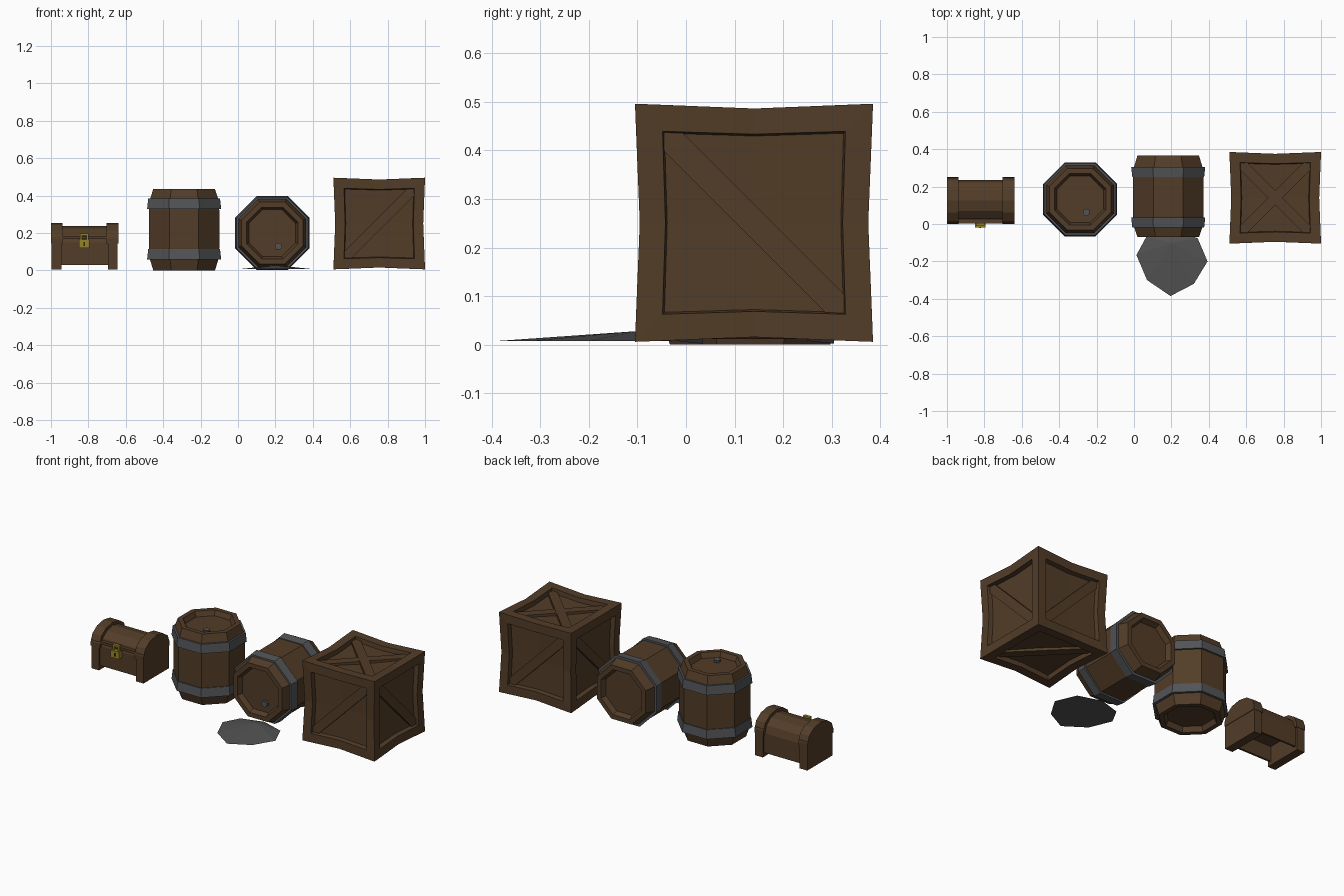
import bpy, bmesh, math
from mathutils import Matrix, Vector

if "Cube" in bpy.data.objects:
    bpy.data.objects.remove(bpy.data.objects["Cube"])


def mat(name, rgb):
    m = bpy.data.materials.new(name)
    m.diffuse_color = (*rgb, 1)
    m.use_nodes = True
    m.node_tree.nodes["Principled BSDF"].inputs["Base Color"].default_value = m.diffuse_color
    return m


WOOD = mat("dark wood", (0.085, 0.046, 0.021))
IRON = mat("iron", (0.085, 0.088, 0.095))
BRASS = mat("brass", (0.30, 0.23, 0.02))
LIQUID = mat("spilt liquid", (0.085, 0.085, 0.085))
BLACK = mat("keyhole dark", (0.02, 0.017, 0.008))


def finish(bm, name, material, matrix=Matrix()):
    bmesh.ops.recalc_face_normals(bm, faces=bm.faces)
    bm.transform(matrix)
    me = bpy.data.meshes.new(name)
    bm.to_mesh(me)
    bm.free()
    me.materials.append(material)
    ob = bpy.data.objects.new(name, me)
    bpy.context.collection.objects.link(ob)
    return ob


def lathe(name, profile, material, matrix, n=8, closed=False):
    """Spin (flat-to-centre radius, z) points into an n-sided solid."""
    bm = bmesh.new()
    k = 1 / math.cos(math.pi / n)
    rings = [[bm.verts.new((r * k * math.cos((i + .5) * 2 * math.pi / n),
                            r * k * math.sin((i + .5) * 2 * math.pi / n), z))
              for i in range(n)] for r, z in profile]
    pairs = list(zip(rings, rings[1:]))
    if closed:
        pairs.append((rings[-1], rings[0]))
    else:
        bm.faces.new(rings[0])
        bm.faces.new(rings[-1])
    for a, b in pairs:
        for i in range(n):
            j = (i + 1) % n
            bm.faces.new((a[i], a[j], b[j], b[i]))
    return finish(bm, name, material, matrix)


def prism(bm, pts, u, v, n, d0, d1, origin=(0, 0, 0)):
    """Extrude a 2D outline in the u/v plane from d0 to d1 along n."""
    u, v, n, o = Vector(u), Vector(v), Vector(n), Vector(origin)
    lo, hi = [[bm.verts.new(o + u * a + v * b + n * d) for a, b in pts] for d in (d0, d1)]
    bm.faces.new(lo)
    bm.faces.new(hi)
    for i in range(len(pts)):
        j = (i + 1) % len(pts)
        bm.faces.new((lo[i], lo[j], hi[j], hi[i]))


def box(name, lo, hi, material):
    bm = bmesh.new()
    prism(bm, [(lo[0], lo[1]), (hi[0], lo[1]), (hi[0], hi[1]), (lo[0], hi[1])],
          (1, 0, 0), (0, 1, 0), (0, 0, 1), lo[2], hi[2])
    return finish(bm, name, material)


# ---- barrels: staves, two hoops and a bung in the lid
def barrel(tag, m):
    staves = [(.125, .03), (.138, 0), (.165, 0), (.183, .06), (.188, .12), (.188, .32),
              (.183, .38), (.165, .435), (.138, .435), (.125, .405)]
    lathe(tag + "_barrel_staves", staves, WOOD, m)
    for label, z in (("lower", .06), ("upper", .33)):
        lathe(f"{tag}_barrel_{label}_hoop",
              [(.17, z), (.198, z), (.192, z + .055), (.17, z + .055)], IRON, m, closed=True)
    lathe(tag + "_barrel_bung", [(.018, .39), (.018, .42)], IRON,
          m @ Matrix.Translation((.033, -.07, 0)))


barrel("upright", Matrix.Translation((-.288, .132, 0)))
barrel("lying", Matrix.Translation((.183, .365, .2)) @ Matrix.Rotation(math.pi / 2, 4, 'X'))

# ---- spilt liquid: low faceted cone in front of the lying barrel
bm = bmesh.new()
rim = [bm.verts.new((x, y, .008)) for x, y in
       ((.013, -.166), (.07, -.3), (.195, -.385), (.32, -.32),
        (.393, -.2), (.34, -.075), (.2, -.03), (.065, -.07))]
peak = bm.verts.new((.2, -.1, .028))
bm.faces.new(rim)
for i in range(8):
    bm.faces.new((rim[i], rim[(i + 1) % 8], peak))
finish(bm, "liquid_puddle", LIQUID)

# ---- crate: framed cube with pinched edges and sunken panels
H = .245
CENTRE = Vector((.755, .14, .251))
bm = bmesh.new()
bmesh.ops.create_cube(bm, size=2 * H)
bmesh.ops.subdivide_edges(bm, edges=bm.edges[:], cuts=1, use_grid_fill=True)
bm.normal_update()
dirs = [Vector(d) for d in ((1, 0, 0), (-1, 0, 0), (0, 1, 0), (0, -1, 0), (0, 0, 1), (0, 0, -1))]
sides = [[f for f in bm.faces if f.normal.dot(d) > .9] for d in dirs]
for side in sides:
    bmesh.ops.inset_region(bm, faces=side, thickness=.055, use_even_offset=True)
    bmesh.ops.inset_region(bm, faces=side, thickness=.004, depth=-.028, use_even_offset=True)
for vert in bm.verts:
    c = vert.co.copy()
    for a in range(3):
        low = min(abs(c[(a + 1) % 3]), abs(c[(a + 2) % 3])) / H
        vert.co[a] = c[a] * (1 - .04 * (1 - low))
finish(bm, "crate_frame", WOOD, Matrix.Translation(CENTRE))

# diagonal braces: one per side, crossed on the lid
A, W = .192, .038
brace = [(-A, -A), (-A + W, -A), (A, A - W), (A, A), (A - W, A), (-A, -A + W)]
X, Y, Z = Vector((1, 0, 0)), Vector((0, 1, 0)), Vector((0, 0, 1))
for name, u, v, n, flip in (("front", X, Z, -Y, 1), ("right", Y, Z, X, -1),
                            ("back", -X, Z, Y, 1), ("left", -Y, Z, -X, -1),
                            ("lid_first", X, Y, Z, 1), ("lid_second", X, Y, Z, -1),
                            ("bottom", X, Y, -Z, -1)):
    bm = bmesh.new()
    top = .227 if name == "lid_second" else .225
    prism(bm, brace, u * flip, v, n, .195, top, CENTRE)
    finish(bm, f"crate_{name}_brace", WOOD)


# ---- chest: arched body, hollow underneath, with heavier arched ends
def arch(y0, y1, z0, spring, top, n=6):
    c, r = (y0 + y1) / 2, (y1 - y0) / 2
    arc = [(c + r * math.cos(math.pi * i / n), spring + (top - spring) * math.sin(math.pi * i / n))
           for i in range(n + 1)]
    return [(y0, z0), (y1, z0)] + arc


bm = bmesh.new()
prism(bm, arch(.014, .236, .03, .15, .237), Y, Z, X, -.96, -.68)
bmesh.ops.recalc_face_normals(bm, faces=bm.faces)
under = [f for f in bm.faces if f.normal.z < -.9]
bmesh.ops.inset_region(bm, faces=under, thickness=.018)
bmesh.ops.inset_region(bm, faces=under, thickness=.001, depth=-.09)
finish(bm, "chest_body", WOOD)
for label, s in (("left", -1), ("right", 1)):
    mid = -.82
    bm = bmesh.new()
    prism(bm, [(.002, .005), (.248, .005), (.248, .18), (.002, .18)],
          Y, Z, X * s, .125, .177, (mid, 0, 0))
    finish(bm, f"chest_{label}_end", WOOD)
    bm = bmesh.new()
    prism(bm, arch(0, .25, .145, .17, .255), Y, Z, X * s, .118, .18, (mid, 0, 0))
    finish(bm, f"chest_{label}_lid_end", WOOD)
box("chest_lid_lip", (-.945, .004, .168), (-.695, .05, .184), WOOD)

# padlock: body, shackle and keyhole
box("padlock_body", (-.851, -.02, .12), (-.793, .008, .165), BRASS)
for name, x0, x1, z0, z1 in (("left", -.844, -.833, .16, .198), ("right", -.811, -.8, .16, .198),
                             ("top", -.833, -.811, .187, .198)):
    box(f"padlock_shackle_{name}", (x0, -.012, z0), (x1, .006, z1), BRASS)
box("padlock_keyhole", (-.825, -.022, .131), (-.819, -.018, .153), BLACK)
